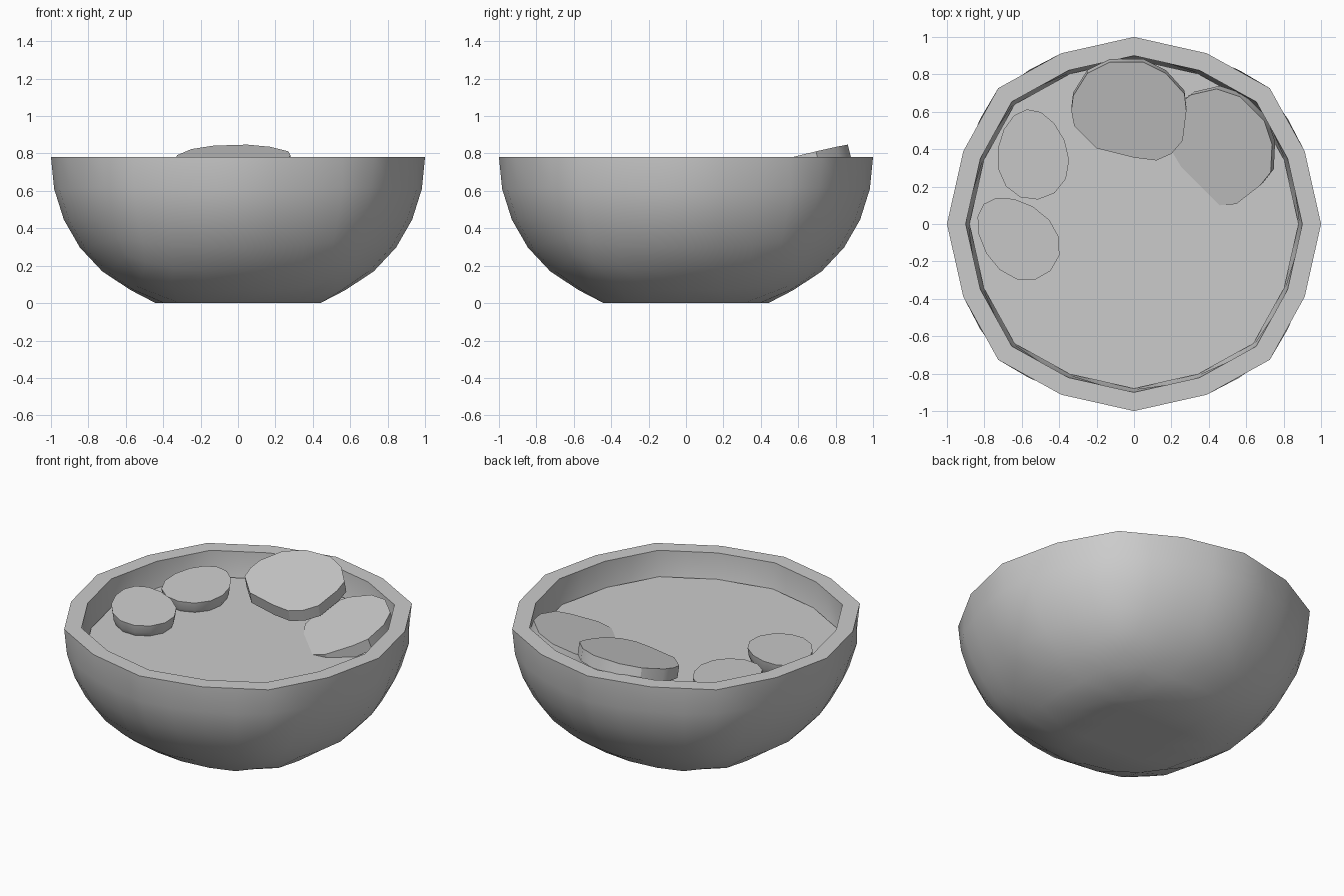
import bpy, bmesh, math
from mathutils import Vector

if "Cube" in bpy.data.objects:
    bpy.data.objects.remove(bpy.data.objects["Cube"])

RIM, SOUP = 0.78, 0.62


def add_mesh(name, bm, angle=50):
    bmesh.ops.recalc_face_normals(bm, faces=bm.faces[:])
    me = bpy.data.meshes.new(name)
    bm.to_mesh(me)
    bm.free()
    ob = bpy.data.objects.new(name, me)
    bpy.context.collection.objects.link(ob)
    bpy.ops.object.select_all(action='DESELECT')
    ob.select_set(True)
    bpy.context.view_layer.objects.active = ob
    bpy.ops.object.shade_smooth_by_angle(angle=math.radians(angle))
    return ob


def loft(name, rings, angle=50):
    """Skin a stack of equal-length rings and cap both ends."""
    bm = bmesh.new()
    loops = [[bm.verts.new(p) for p in r] for r in rings]
    n = len(loops[0])
    for a, b in zip(loops, loops[1:]):
        for i in range(n):
            bm.faces.new((a[i], a[(i + 1) % n], b[(i + 1) % n], b[i]))
    bm.faces.new(loops[0])
    bm.faces.new(loops[-1])
    return add_mesh(name, bm, angle)


# Bowl: lower half of a subdivided cube with a flat round foot
bpy.ops.mesh.primitive_cube_add(size=2)
cube = bpy.context.object
sub = cube.modifiers.new("Subdivision", 'SUBSURF')
sub.levels = 3
bm = bmesh.new()
bm.from_object(cube, bpy.context.evaluated_depsgraph_get())
bpy.data.objects.remove(cube, do_unlink=True)
size = max(v.co.x for v in bm.verts)
bmesh.ops.delete(bm, geom=[v for v in bm.verts if v.co.z > 0.001], context='VERTS')
for v in bm.verts:
    x, y, z = v.co / size
    th, r = math.atan2(y, x), math.hypot(x, y)
    if z < -0.7 and max(abs(x), abs(y)) < 0.46:
        edge = max(abs(x), abs(y)) > 0.3
        r, z = (0.44 if edge else r), 0
    else:
        r *= 1 - 0.01 * (1 - math.cos(8 * th))
        z = RIM + 0.84 * z * (1 + 0.025 * (1 - math.cos(4 * th)))
    v.co = (r * math.cos(th), r * math.sin(th), max(0, z))

# Sixteen-sided rim: straighten every second rim vertex
rim = {}
for v in bm.verts:
    if v.is_boundary:
        rim[round(math.atan2(v.co.y, v.co.x) / (math.pi / 16)) % 32] = v
for k in range(1, 32, 2):
    rim[k].co = (rim[k - 1].co + rim[(k + 1) % 32].co) / 2
rim_points = [rim[k].co.copy() for k in range(0, 32, 2)]

# Bowl inner wall, joined to the outer wall by a flat rim
outer_faces = bm.faces[:]
inner = {v: bm.verts.new((v.co.x * 0.9, v.co.y * 0.9, RIM + (v.co.z - RIM) * 0.9))
         for v in bm.verts[:]}
for f in outer_faces:
    bm.faces.new([inner[v] for v in reversed(f.verts)])
for k in range(32):
    a, b = rim[k], rim[(k + 1) % 32]
    bm.faces.new((a, b, inner[b], inner[a]))
add_mesh("bowl", bm)

# Broth surface
bm = bmesh.new()
bm.faces.new([bm.verts.new((p.x * 0.88, p.y * 0.88, SOUP)) for p in rim_points])
add_mesh("broth", bm)


# Halved eggs: flat cut on top, rounded below
def half_egg(name, cx, cy, z, turn, a, b, taper):
    rings = []
    ca, sa = math.cos(turn), math.sin(turn)
    for j in range(6):
        t = j * math.pi / 2 / 6
        ring = []
        for i in range(14):
            p = 2 * math.pi * i / 14
            u = a * math.cos(p) * math.cos(t)
            w = b * math.sin(p) * math.cos(t) * (1 - taper * math.cos(p))
            x, y = u * ca - w * sa, u * sa + w * ca
            tilt = 0.05 * (-0.57 * x + 0.82 * y)
            ring.append((cx + x, cy + y, z + tilt - 0.19 * math.sin(t)))
        rings.append(ring)
    loft(name, rings)


half_egg("egg_half_back", -0.543, 0.372, 0.70, math.radians(97), 0.243, 0.19, 0.14)
half_egg("egg_half_front", -0.625, -0.072, 0.707, math.radians(135), 0.253, 0.187, 0.14)

# Meat slices: one irregular outline, tilted against the wall
OUTLINE = [(-.305, .0), (-.295, .08), (-.22, .2), (-.1, .26), (.08, .26),
           (.2, .2), (.3, .09), (.31, .0), (.29, -.16), (.23, -.23),
           (.15, -.265), (.03, -.25), (-.17, -.2), (-.29, -.08)]


def slice_of_meat(name, cx, cy, z, turn, slope, roll):
    ca, sa = math.cos(turn), math.sin(turn)
    top, bottom = [], []
    for u, w in OUTLINE:
        x, y = u * ca - w * sa, u * sa + w * ca
        p = Vector((cx + x, cy + y, z + slope * w + roll * u))
        top.append(p)
        bottom.append(p + 0.075 * Vector((-sa * slope, ca * slope, -1)).normalized())
    loft(name, [top, bottom], 30)


slice_of_meat("meat_slice_back", -0.03, 0.605, 0.78, 0, 0.25, 0.03)
slice_of_meat("meat_slice_right", 0.455, 0.425, 0.695, math.radians(-45), 0.33, 0.0)
